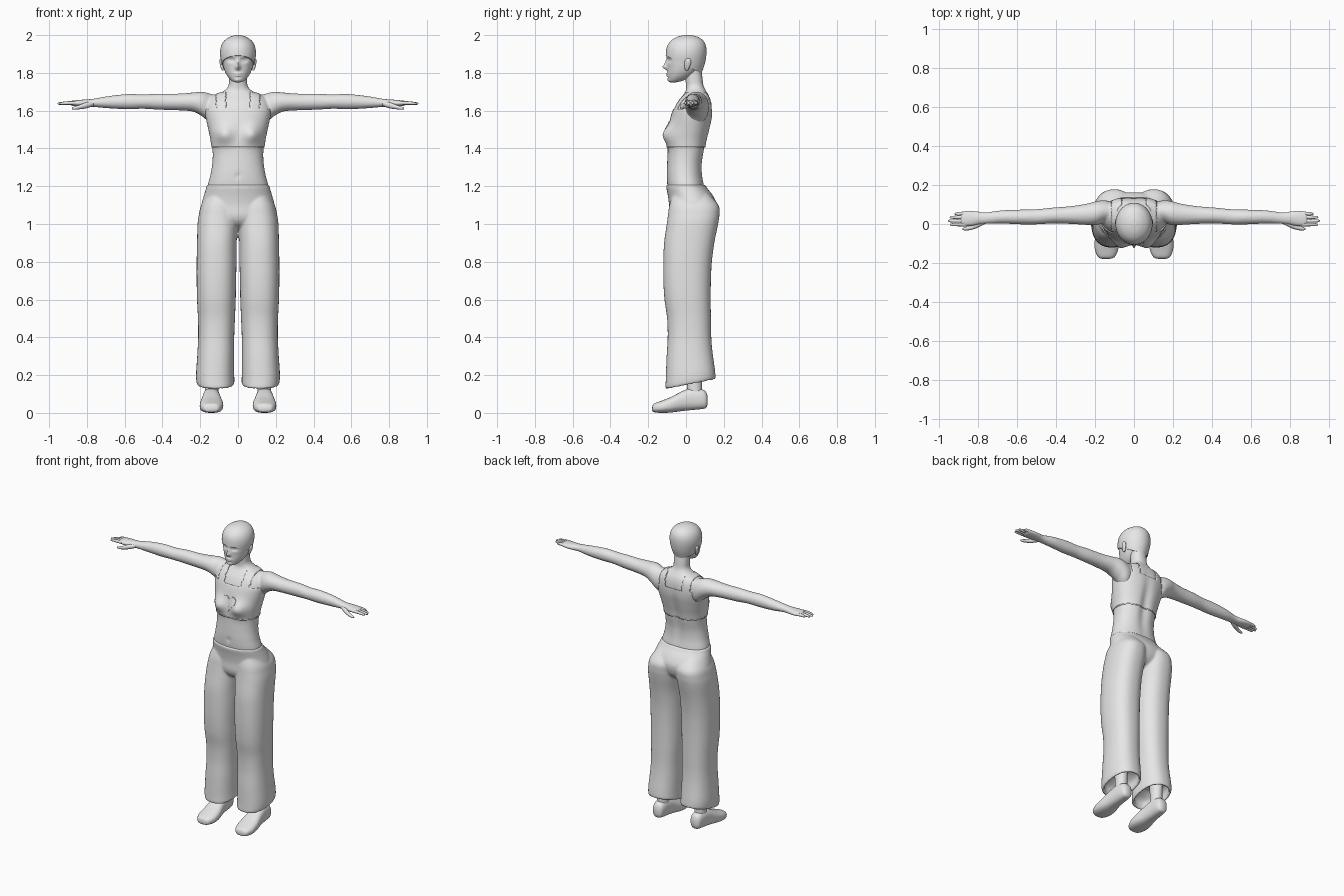
import bpy, bmesh, math
from mathutils import Vector
from mathutils.bvhtree import BVHTree

grey = bpy.data.materials.new("plain_grey")
grey.diffuse_color = (0.8, 0.8, 0.8, 1)


def spline(rows, steps):
    """Smoothly interpolate the section rows."""
    out = []
    for i in range(len(rows) - 1):
        p = [rows[max(0, min(len(rows) - 1, i + k))] for k in (-1, 0, 1, 2)]
        for s in range(steps):
            t = s / steps
            out.append([b + 0.5 * t * (c - a + t * (2*a - 5*b + 4*c - d + t * (3*(b - c) + d - a)))
                        for a, b, c, d in zip(*p)])
    return out + [list(rows[-1])]


def loft(bm, axis, rows, seg=32, steps=5, power=1.0, deform=None, pad=0.0, side=1):
    """Skin oval sections (position, min/max of the two other axes)."""
    rings = []
    for t, a0, a1, b0, b1 in spline(rows, steps):
        ring = []
        for k in range(seg):
            w = 2 * math.pi * k / seg
            c, s = math.cos(w), math.sin(w)
            a = (a0 + a1) / 2 + ((a1 - a0) / 2 + pad) * math.copysign(abs(c) ** power, c)
            b = (b0 + b1) / 2 + ((b1 - b0) / 2 + pad) * math.copysign(abs(s) ** power, s)
            v = Vector({'x': (t, a, b), 'y': (a, t, b), 'z': (a, b, t)}[axis])
            if deform:
                v = deform(v)
            v.x *= side
            ring.append(bm.verts.new(v))
        rings.append(ring)
    faces = [bm.faces.new((p[k], p[(k + 1) % seg], q[(k + 1) % seg], q[k]))
             for p, q in zip(rings, rings[1:]) for k in range(seg)]
    faces += [bm.faces.new(rings[0]), bm.faces.new(rings[-1])]
    bmesh.ops.recalc_face_normals(bm, faces=faces)


def finish(name, bm, voxel=0, smooth=0, thick=0, angle=40):
    me = bpy.data.meshes.new(name)
    bm.to_mesh(me)
    me.materials.append(grey)
    ob = bpy.data.objects.new(name, me)
    bpy.context.collection.objects.link(ob)
    bpy.ops.object.select_all(action='DESELECT')
    ob.select_set(True)
    bpy.context.view_layer.objects.active = ob
    bpy.ops.object.shade_smooth_by_angle(angle=math.radians(angle))
    if voxel:
        m = ob.modifiers.new("blend", 'REMESH')
        m.mode, m.voxel_size, m.use_smooth_shade = 'VOXEL', voxel, True
    if smooth:
        m = ob.modifiers.new("soften", 'SMOOTH')
        m.iterations, m.factor = smooth, 0.5
    if thick:
        m = ob.modifiers.new("thickness", 'SOLIDIFY')
        m.thickness, m.offset = thick, -1
    return ob


def bump(v, x, z, sx, sz):
    return math.exp(-((abs(v.x) - x) / sx) ** 2 - ((v.z - z) / sz) ** 2)


def sym(rows):
    return [(z, -w, w, f, b) for z, w, f, b in rows]


# Torso, neck and arms blended into one skin
def torso_shape(v):
    if v.y < 0:
        v.y -= 0.036 * bump(v, 0.075, 1.475, 0.05, 0.048) * min(1, -v.y / 0.04)
        v.y += 0.007 * bump(v, 0, 1.255, 0.012, 0.014)
    elif v.y > 0.05:
        v.y -= 0.014 * bump(v, 0, 1.42, 0.03, 0.17)
    return v


torso_rows = sym([
    (1.14, .155, -.085, .10), (1.2, .16, -.098, .097), (1.26, .146, -.102, .088), (1.32, .136, -.1, .088),
    (1.38, .134, -.097, .098), (1.44, .14, -.095, .108), (1.5, .152, -.088, .122),
    (1.56, .165, -.078, .134), (1.61, .172, -.062, .136), (1.65, .16, -.042, .132),
    (1.68, .13, -.018, .122), (1.703, .078, -.002, .108), (1.73, .052, .0, .094),
    (1.77, .049, -.004, .088), (1.83, .05, -.01, .08)])
arm_rows = [
    (.08, .02, .10, 1.56, 1.67), (.14, .01, .12, 1.535, 1.688), (.19, -.005, .118, 1.57, 1.70),
    (.24, -.005, .105, 1.595, 1.696), (.32, .0, .092, 1.602, 1.69), (.42, .002, .084, 1.605, 1.69),
    (.5, -.002, .076, 1.61, 1.686), (.58, -.002, .074, 1.608, 1.688), (.68, .002, .07, 1.612, 1.678),
    (.76, .0, .06, 1.619, 1.664), (.80, -.004, .064, 1.62, 1.66), (.84, -.012, .07, 1.622, 1.657),
    (.88, -.012, .066, 1.626, 1.653), (.892, .0, .055, 1.632, 1.648)]
bm = bmesh.new()
loft(bm, 'z', torso_rows, 64, 6, .9, torso_shape)
for s in (1, -1):
    loft(bm, 'x', arm_rows, side=s)
finish("body", bm, 0.007, 5)

# Fingers and thumbs
for s, label in ((1, "left"), (-1, "right")):
    bm = bmesh.new()
    for y, tip in ((.056, .922), (.037, .946), (.017, .955), (-.003, .945)):
        e = y * .93
        loft(bm, 'x', [(.86, y - .009, y + .009, 1.631, 1.65), (.9, e - .009, e + .009, 1.631, 1.65),
                       (tip - .012, e - .007, e + .007, 1.631, 1.645),
                       (tip - .002, e - .004, e + .004, 1.633, 1.641),
                       (tip, e - .001, e + .001, 1.636, 1.638)], 12, 4, side=s)
    loft(bm, 'x', [(.765, .0, .03, 1.625, 1.65), (.80, -.018, .015, 1.613, 1.645),
                   (.835, -.03, -.006, 1.608, 1.632), (.865, -.033, -.015, 1.605, 1.622),
                   (.88, -.03, -.022, 1.608, 1.616)], 12, 4, side=s)
    finish(label + "_fingers", bm, angle=60)

# Cropped top with shoulder straps
bm = bmesh.new()
loft(bm, 'z', torso_rows, 96, 8, .9, torso_shape, pad=.005)
for z, up in ((1.41, False), (1.7, True)):
    bmesh.ops.bisect_plane(bm, geom=bm.verts[:] + bm.edges[:] + bm.faces[:], plane_co=(0, 0, z),
                           plane_no=(0, 0, 1), clear_inner=not up, clear_outer=up)
tree = BVHTree.FromBMesh(bm)
extra = [f for f in bm.faces if (c := f.calc_center_median()).z > 1.61 and not .065 < abs(c.x) < .115]
bmesh.ops.delete(bm, geom=extra, context='FACES')
finish("cropped_top", bm, thick=.006)

# Heart patch laid on the chest
bm = bmesh.new()
rings = []
for scale in (.02, .25, .5, .75, 1, 1.0):
    ring = []
    for k in range(40):
        t = 2 * math.pi * k / 40
        x = .052 * scale * math.sin(t) ** 3
        z = 1.503 + .0034 * scale * (13 * math.cos(t) - 5 * math.cos(2*t) - 2 * math.cos(3*t) - math.cos(4*t))
        hit = tree.ray_cast(Vector((x, -1, z)), Vector((0, 1, 0)))[0]
        lift = -.001 if len(rings) == 5 else .004
        ring.append(bm.verts.new((x, hit.y - lift, z)))
    rings.append(ring)
bm.faces.new(rings[0])
for p, q in zip(rings, rings[1:]):
    for k in range(40):
        bm.faces.new((p[k], p[(k + 1) % 40], q[(k + 1) % 40], q[k]))
bmesh.ops.recalc_face_normals(bm, faces=bm.faces[:])
finish("heart_patch", bm)


# Wide trousers: hips and two legs, with slanted recessed hems
def hem(v):
    if v.z < .35:
        v.z += .2 * v.y * min(1, (.35 - v.z) / .15)
    return v


bm = bmesh.new()
loft(bm, 'z', sym([(1.207, .166, -.105, .103), (1.19, .169, -.104, .112), (1.15, .181, -.096, .143),
                   (1.1, .194, -.09, .163), (1.04, .195, -.09, .15), (1.0, .14, -.07, .11),
                   (.975, .06, -.03, .06)]), 48, 5, .92)
leg_rows = [
    (1.16, .02, .16, -.07, .12), (1.1, .0, .195, -.088, .172), (1.05, .0, .207, -.095, .177),
    (1.0, .0, .214, -.102, .17), (.9, .007, .217, -.116, .15), (.8, .008, .219, -.12, .137),
    (.7, .01, .219, -.12, .132), (.6, .012, .217, -.114, .131), (.5, .016, .212, -.1, .132),
    (.4, .02, .211, -.097, .134), (.3, .02, .216, -.103, .142), (.2, .02, .222, -.107, .153),
    (.152, .02, .218, -.108, .156), (.152, .034, .204, -.094, .142), (.2, .036, .202, -.09, .138),
    (.23, .08, .16, -.03, .08)]
for s in (1, -1):
    loft(bm, 'z', leg_rows, 40, 5, .85, hem, side=s)
finish("trousers", bm, 0.007, 4)

# Ankles and shoes
ankle_rows = [(.07, .10, .178, -.0, .09), (.14, .103, .175, .005, .085), (.27, .1, .178, -.005, .09)]
shoe_rows = [
    (-.179, .125, .16, .014, .03), (-.17, .1, .184, .004, .048), (-.13, .081, .201, .0, .064),
    (-.08, .079, .201, .002, .084), (-.02, .09, .191, .01, .115), (.03, .096, .185, .015, .132),
    (.08, .1, .18, .02, .126), (.105, .108, .172, .026, .112), (.115, .125, .155, .045, .085)]
for s, label in ((1, "left"), (-1, "right")):
    bm = bmesh.new()
    loft(bm, 'z', ankle_rows, 24, side=s)
    finish(label + "_ankle", bm)
    bm = bmesh.new()
    loft(bm, 'y', shoe_rows, 32, 5, .8, side=s)
    finish(label + "_shoe", bm)


# Head with modelled face
def face(v):
    if v.y < -.03:
        v.y += (-.022 * bump(v, 0, 1.83, .012, .013) - .012 * bump(v, 0, 1.85, .009, .02)
                + .013 * bump(v, .034, 1.868, .017, .011) - .006 * bump(v, .034, 1.868, .01, .006)
                - .004 * bump(v, .03, 1.888, .025, .007) - .008 * bump(v, 0, 1.796, .02, .006)
                - .007 * bump(v, 0, 1.785, .017, .005) - .006 * bump(v, 0, 1.762, .018, .01))
    return v


bm = bmesh.new()
loft(bm, 'z', sym([(1.75, .012, -.082, -.05), (1.756, .03, -.09, -.025), (1.775, .05, -.095, .02),
                   (1.8, .066, -.097, .055), (1.83, .077, -.098, .08), (1.86, .083, -.1, .092),
                   (1.9, .087, -.1, .098), (1.95, .075, -.08, .09), (1.98, .03, -.03, .05)]),
     80, 8, .95, face)
finish("head", bm, angle=70)

# Short hair, trimmed from brow to nape
bm = bmesh.new()
loft(bm, 'z', sym([(1.75, .055, -.09, .07), (1.8, .073, -.1, .083), (1.85, .087, -.106, .1),
                   (1.9, .095, -.107, .108), (1.94, .09, -.1, .106), (1.97, .073, -.08, .092),
                   (1.99, .045, -.048, .065), (1.999, .018, -.012, .03), (2.0, .004, .004, .012)]), 64, 6)
cut = bmesh.ops.bisect_plane(bm, geom=bm.verts[:] + bm.edges[:] + bm.faces[:], plane_co=(0, -.1, 1.888),
                             plane_no=(0, .5, 1), clear_inner=True)
bmesh.ops.holes_fill(bm, edges=[e for e in bm.edges if e.is_boundary])
finish("hair", bm)

# Ears
for s, label in ((1, "left"), (-1, "right")):
    bm = bmesh.new()
    loft(bm, 'z', [(1.812, .078, .084, .0, .008), (1.82, .076, .089, -.006, .014), (1.845, .078, .096, -.008, .025),
                   (1.865, .08, .098, -.006, .027), (1.876, .084, .093, .002, .02)], 16, 4, side=s)
    finish(label + "_ear", bm)
